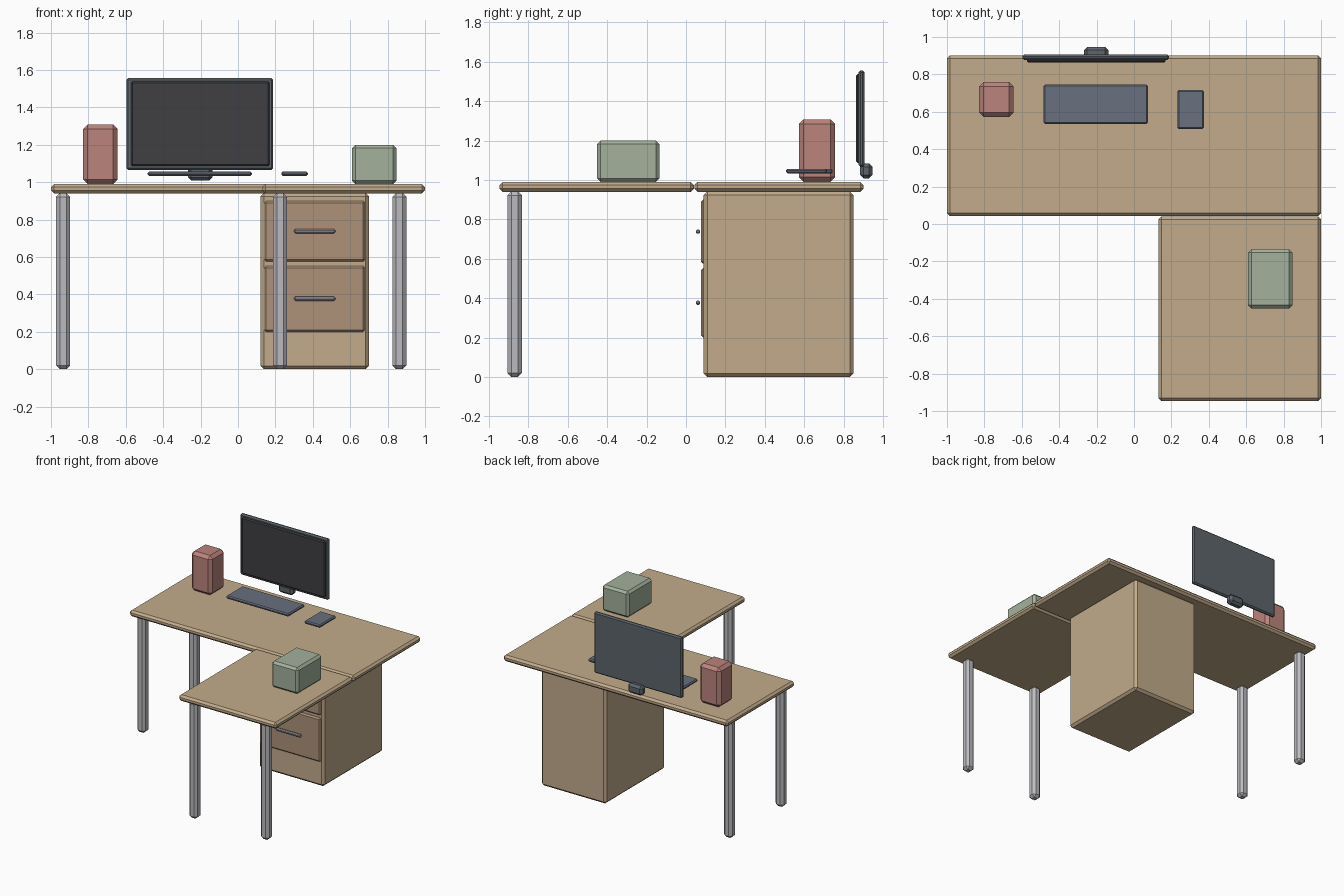
import bpy
import bmesh

if "Cube" in bpy.data.objects:
    bpy.data.objects.remove(bpy.data.objects["Cube"])


def material(name, r, g, b):
    m = bpy.data.materials.new(name)
    m.diffuse_color = (r, g, b, 1)
    m.use_nodes = True
    m.node_tree.nodes["Principled BSDF"].inputs["Base Color"].default_value = m.diffuse_color
    return m


WOOD = material("wood", 0.54, 0.41, 0.26)
DRAWER = material("drawer_wood", 0.42, 0.29, 0.19)
METAL = material("metal", 0.50, 0.50, 0.53)
HANDLE = material("handle_metal", 0.35, 0.35, 0.38)
CASING = material("casing", 0.11, 0.13, 0.15)
SCREEN = material("screen", 0.05, 0.05, 0.055)
KEYS = material("keys", 0.14, 0.16, 0.21)
RED = material("red", 0.50, 0.23, 0.20)
GREEN = material("green", 0.37, 0.44, 0.33)


def box(name, x, y, z, chamfer, mat):
    """Chamfered box spanning the (low, high) ranges x, y and z."""
    bm = bmesh.new()
    bmesh.ops.create_cube(bm, size=1)
    for v in bm.verts:
        v.co = [r[0] + (c + 0.5) * (r[1] - r[0]) for r, c in zip((x, y, z), v.co)]
    bmesh.ops.bevel(bm, geom=bm.edges[:], offset=chamfer, segments=1,
                    profile=0.5, affect='EDGES')
    mesh = bpy.data.meshes.new(name)
    bm.to_mesh(mesh)
    bm.free()
    mesh.materials.append(mat)
    ob = bpy.data.objects.new(name, mesh)
    bpy.context.collection.objects.link(ob)
    return ob


# Desk tops
box("main_top", (-1, 1), (0.042, 0.902), (0.94, 0.99), 0.016, WOOD)
box("side_top", (0.13, 1), (-0.947, 0.04), (0.94, 0.99), 0.016, WOOD)

# Legs
legs = {"main_front_leg": (-0.935, 0.125), "main_back_leg": (-0.935, 0.78),
        "side_left_leg": (0.225, -0.87), "side_right_leg": (0.863, -0.87)}
for name, (cx, cy) in legs.items():
    box(name, (cx - 0.037, cx + 0.037), (cy - 0.037, cy + 0.037),
        (0, 0.942), 0.02, METAL)

# Drawer cabinet with two drawers and bar handles
box("cabinet", (0.12, 0.70), (0.09, 0.85), (0, 0.942), 0.018, WOOD)
for label, z, hz in (("upper", (0.575, 0.90), 0.738), ("lower", (0.20, 0.553), 0.377)):
    box(label + "_drawer", (0.14, 0.68), (0.076, 0.106), z, 0.011, DRAWER)
    box(label + "_handle", (0.30, 0.52), (0.05, 0.072),
        (hz - 0.011, hz + 0.011), 0.0065, HANDLE)

# Monitor
box("monitor_casing", (-0.597, 0.188), (0.877, 0.906), (1.066, 1.557), 0.01, CASING)
box("monitor_screen", (-0.573, 0.169), (0.864, 0.888), (1.086, 1.538), 0.008, SCREEN)
box("monitor_base", (-0.268, -0.137), (0.884, 0.947), (1.008, 1.085), 0.018, CASING)

# Keyboard and mouse pad
box("keyboard", (-0.483, 0.074), (0.535, 0.745), (1.033, 1.057), 0.008, KEYS)
box("mouse_pad", (0.232, 0.374), (0.508, 0.716), (1.033, 1.057), 0.008, KEYS)

# Boxes standing on the desk
box("red_box", (-0.828, -0.643), (0.573, 0.758), (0.99, 1.308), 0.024, RED)
box("green_box", (0.61, 0.848), (-0.452, -0.135), (0.99, 1.2), 0.018, GREEN)
